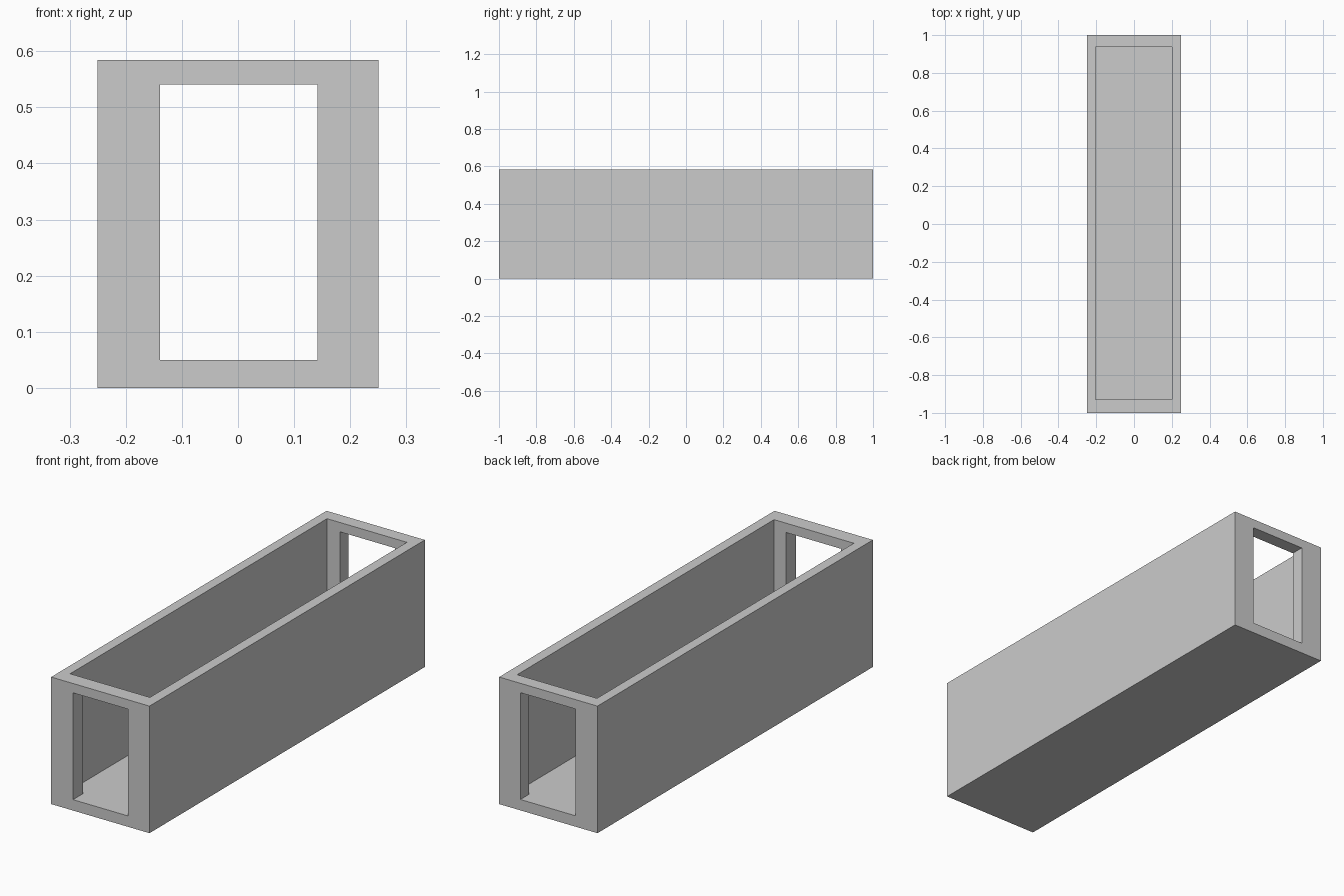
import bpy

if "Cube" in bpy.data.objects:
    bpy.data.objects.remove(bpy.data.objects["Cube"])


def box(name, lo, hi):
    """Axis-aligned box between two opposite corners."""
    centre = [(a + b) / 2 for a, b in zip(lo, hi)]
    bpy.ops.mesh.primitive_cube_add(size=1, location=centre)
    obj = bpy.context.object
    obj.name = name
    obj.scale = [b - a for a, b in zip(lo, hi)]
    bpy.ops.object.transform_apply(location=True, rotation=False, scale=True)
    return obj


def cut(target, cutter):
    """Subtract a box from the target and discard it."""
    cutter.hide_render = True
    mod = target.modifiers.new("cut", 'BOOLEAN')
    mod.operation = 'DIFFERENCE'
    mod.solver = 'EXACT'
    mod.object = cutter
    bpy.context.view_layer.objects.active = target
    bpy.ops.object.modifier_apply(modifier=mod.name)
    bpy.data.objects.remove(cutter, do_unlink=True)


# Outer body of the open-topped trough
trough = box("trough", (-0.25, -1, 0), (0.25, 1, 0.584))

# Main cavity, open at the top
cut(trough, box("cavity_cutter", (-0.204, -0.928, 0.048), (0.202, 0.938, 0.7)))

# Rectangular openings through both end walls
cut(trough, box("end_opening_cutter", (-0.139, -1.1, 0.05), (0.142, 1.1, 0.541)))
